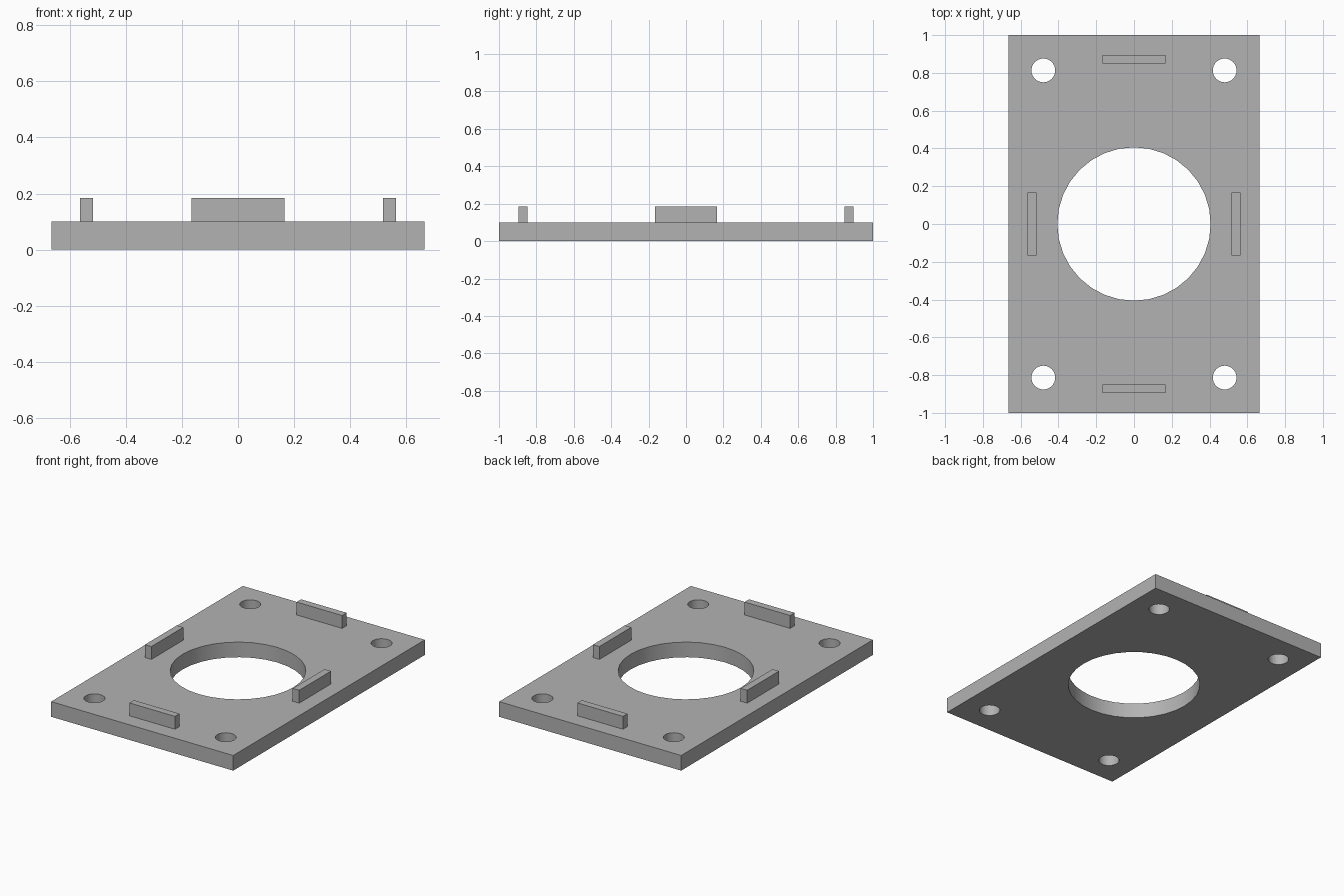
import bpy
import math

if "Cube" in bpy.data.objects:
    bpy.data.objects.remove(bpy.data.objects["Cube"], do_unlink=True)

PLATE_TOP = 0.1
TAB_TOP = 0.185

# Single grey finish
grey = bpy.data.materials.new("plain_grey")
grey.use_nodes = True
colour = (0.45, 0.45, 0.45, 1)
grey.diffuse_color = colour
grey.node_tree.nodes["Principled BSDF"].inputs["Base Color"].default_value = colour


def box(name, x, y, size_x, size_y, bottom, top):
    bpy.ops.mesh.primitive_cube_add(size=1, location=(x, y, (bottom + top) / 2))
    obj = bpy.context.object
    obj.name = name
    obj.scale = (size_x, size_y, top - bottom)
    bpy.ops.object.transform_apply(location=False, rotation=False, scale=True)
    obj.data.materials.append(grey)
    return obj


def drill(target, x, y, radius, sides):
    bpy.ops.mesh.primitive_cylinder_add(vertices=sides, radius=radius, depth=1,
                                        location=(x, y, 0))
    cutter = bpy.context.object
    cutter.name = "hole_cutter"
    cutter.hide_render = True
    cutter.data.materials.append(grey)
    bpy.ops.object.select_all(action="DESELECT")
    target.select_set(True)
    bpy.context.view_layer.objects.active = target
    cut = target.modifiers.new("hole", "BOOLEAN")
    cut.operation = "DIFFERENCE"
    cut.solver = "EXACT"
    cut.object = cutter
    bpy.ops.object.modifier_apply(modifier=cut.name)
    bpy.data.objects.remove(cutter, do_unlink=True)


# Base plate with a central opening and four corner holes
plate = box("base_plate", 0, 0, 1.33, 2, 0, PLATE_TOP)
drill(plate, 0, 0, 0.406, 32)
for sx in (-1, 1):
    for sy in (-1, 1):
        drill(plate, sx * 0.48, sy * 0.813, 0.063, 32)
bpy.ops.object.shade_smooth_by_angle(angle=math.radians(30))

# Locating tabs, one along each side
for side, sign in (("left", 1), ("right", -1)):
    box(side + "_tab", sign * 0.54, 0, 0.047, 0.333, PLATE_TOP, TAB_TOP)
for side, sign in (("back", 1), ("front", -1)):
    box(side + "_tab", 0, sign * 0.872, 0.333, 0.047, PLATE_TOP, TAB_TOP)
